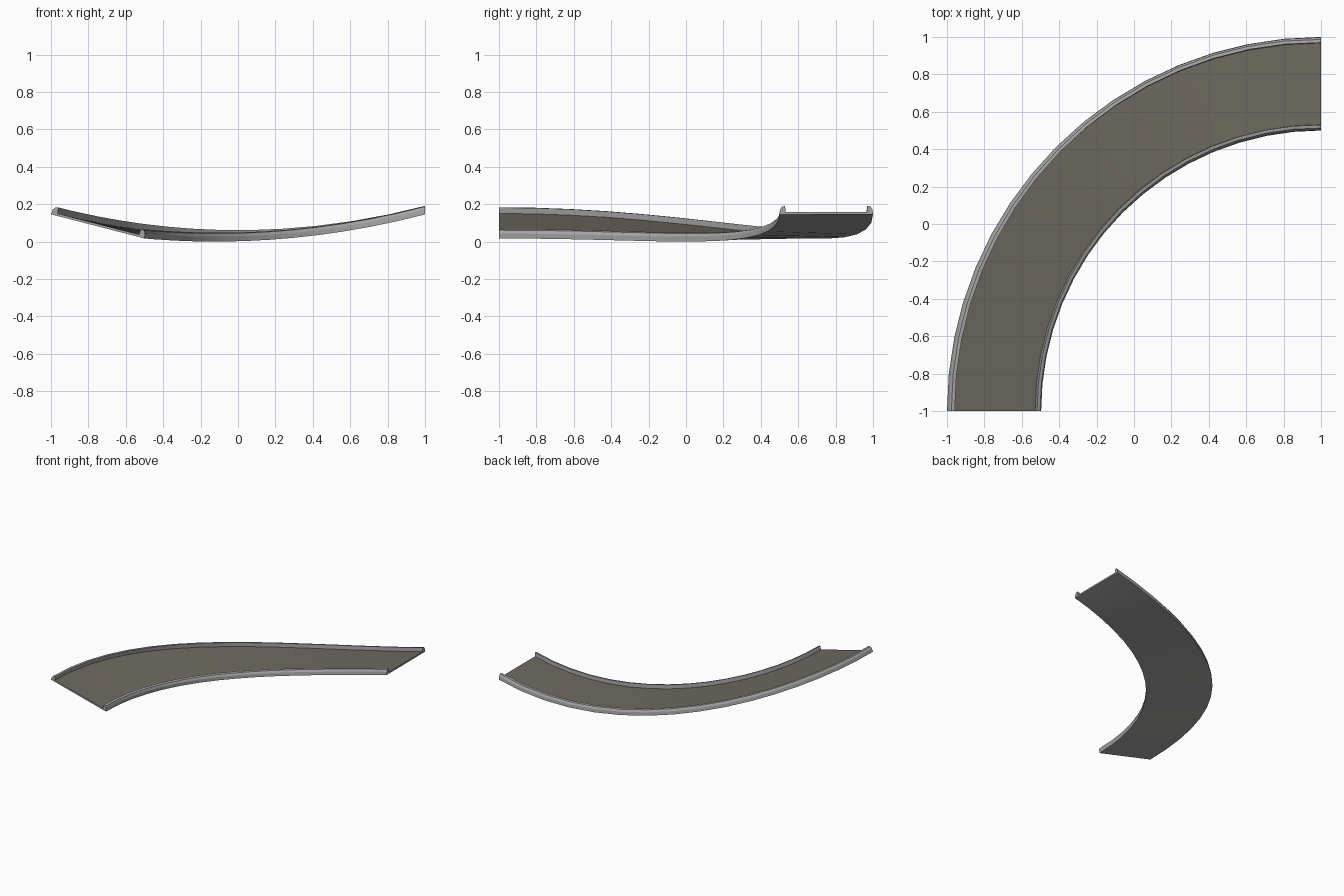
import bpy, bmesh, math
from mathutils import Vector

if "Cube" in bpy.data.objects:
    bpy.data.objects.remove(bpy.data.objects["Cube"])

SEGS = 16
CENTRE = Vector((1, -1, 0))
R_IN, R_OUT = 1.5, 2.0
W = R_OUT - R_IN


def material(name, rgb):
    m = bpy.data.materials.new(name)
    m.diffuse_color = (*rgb, 1)
    m.use_nodes = True
    m.node_tree.nodes["Principled BSDF"].inputs["Base Color"].default_value = m.diffuse_color
    return m


concrete = material("light grey kerb", (0.37, 0.37, 0.365))
asphalt = material("warm grey road", (0.155, 0.143, 0.118))

# Cross-section: s = distance from inner edge, h = height above the underside
kerb = [(0.0, 0.0), (0.003, 0.026), (0.013, 0.042), (0.030, 0.045), (0.032, 0.013)]
profile = kerb + [(W - s, h) for s, h in reversed(kerb)]
ROAD_EDGE = len(kerb) - 1


# Height of the dipping inner and outer edges
def z_inner(x):
    return 0.145 * ((x + 0.12) / 1.12) ** 2


def z_outer(x):
    return 0.016 + 0.13 * x * x


# Sweep the banked section round a quarter turn
bm = bmesh.new()
rings = []
for i in range(SEGS + 1):
    a = math.pi - i * math.pi / 2 / SEGS
    d = Vector((math.cos(a), math.sin(a), 0))
    p, q = CENTRE + d * R_IN, CENTRE + d * R_OUT
    p.z, q.z = z_inner(p.x), z_outer(q.x)
    across = (q - p) / W
    length = across.length
    up = (Vector((0, 0, 1)) - d * across.z) / length
    rings.append([bm.verts.new(p + across * s + up * h) for s, h in profile])

n = len(profile)
for r0, r1 in zip(rings, rings[1:]):
    for k in range(n):
        j = (k + 1) % n
        f = bm.faces.new((r0[k], r0[j], r1[j], r1[k]))
        f.material_index = 1 if k == ROAD_EDGE else 0
bm.faces.new(rings[0])
bm.faces.new(list(reversed(rings[-1])))
bmesh.ops.recalc_face_normals(bm, faces=bm.faces)

me = bpy.data.meshes.new("banked_curve_road")
bm.to_mesh(me)
bm.free()
me.materials.append(concrete)
me.materials.append(asphalt)
road = bpy.data.objects.new("banked_curve_road", me)
bpy.context.collection.objects.link(road)
bpy.context.view_layer.objects.active = road
road.select_set(True)
bpy.ops.object.shade_smooth_by_angle(angle=math.radians(25))
